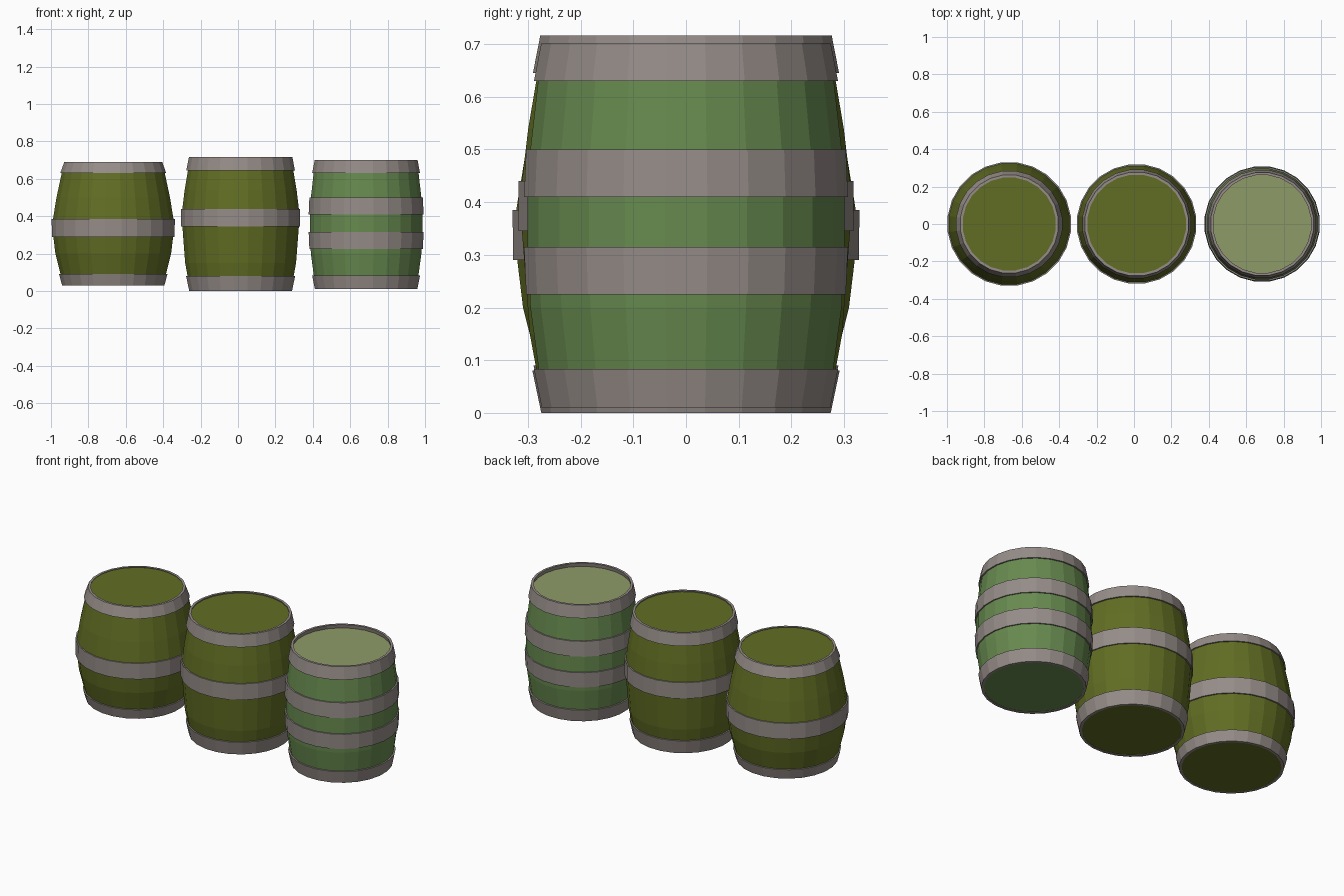
import bpy, bmesh, math

if "Cube" in bpy.data.objects:
    bpy.data.objects.remove(bpy.data.objects["Cube"])

SIDES = 24


def material(name, rgb):
    m = bpy.data.materials.new(name)
    lin = [(c / 255 / 12.92) if c < 10 else ((c / 255 + 0.055) / 1.055) ** 2.4 for c in rgb]
    m.diffuse_color = (*lin, 1)
    m.use_nodes = True
    m.node_tree.nodes["Principled BSDF"].inputs["Base Color"].default_value = m.diffuse_color
    return m


olive = material("olive wood", (97, 109, 35))
green = material("green wood", (103, 138, 79))
pale = material("pale lid", (142, 155, 104))
metal = material("grey metal", (149, 140, 136))


def lathe(name, x, profile, mats, closed=False, lid=None):
    """Spin (radius, z) points round the barrel axis; cap the ends unless closed."""
    bm = bmesh.new()
    rings = []
    for r, z in profile:
        rings.append([bm.verts.new((r * math.cos(2 * math.pi * (i + .5) / SIDES),
                                    r * math.sin(2 * math.pi * (i + .5) / SIDES), z))
                      for i in range(SIDES)])
    pairs = list(zip(rings, rings[1:]))
    if closed:
        pairs.append((rings[-1], rings[0]))
    for a, b in pairs:
        for i in range(SIDES):
            j = (i + 1) % SIDES
            bm.faces.new((a[i], a[j], b[j], b[i]))
    if not closed:
        bm.faces.new(rings[0][::-1])
        top = bm.faces.new(rings[-1])
        top.material_index = len(mats) - 1
    bmesh.ops.recalc_face_normals(bm, faces=bm.faces)
    me = bpy.data.meshes.new(name)
    bm.to_mesh(me)
    bm.free()
    for m in mats:
        me.materials.append(m)
    ob = bpy.data.objects.new(name, me)
    ob.location.x = x
    bpy.context.collection.objects.link(ob)


def barrel(label, x, body, hoops, mats, recess):
    # staves and lid; the lid sits slightly below the top hoop
    pts = body[:-1] + [(body[-1][0], body[-1][1] - recess)]
    lathe(label + "_body", x, pts, mats)
    # metal hoops: (bottom z, bottom radius, top z, top radius)
    for n, (z0, r0, z1, r1) in enumerate(hoops):
        t = 0.014
        lathe(f"{label}_hoop_{n + 1}", x,
              [(r0, z0), (r1, z1), (r1 - t, z1), (r0 - t, z0)], [metal], closed=True)


# left: short wide barrel
barrel("left_barrel", -0.667,
       [(.267, .031), (.284, .09), (.312, .2), (.323, .29), (.325, .385),
        (.306, .50), (.278, .63), (.256, .69)],
       [(.03, .276, .09, .292), (.29, .331, .385, .332), (.63, .286, .69, .264)],
       [olive], .004)

# middle: tall barrel
barrel("middle_barrel", 0.014,
       [(.272, .003), (.286, .08), (.299, .15), (.314, .345), (.314, .44),
        (.302, .54), (.284, .645), (.273, .715)],
       [(.0, .277, .08, .294), (.345, .321, .44, .321), (.645, .293, .716, .279)],
       [olive], .006)

# right: green barrel with four hoops and a recessed pale lid
barrel("right_barrel", 0.685,
       [(.27, .013), (.282, .083), (.298, .2), (.303, .315), (.303, .41),
        (.298, .5), (.283, .63), (.272, .70)],
       [(.01, .276, .083, .291), (.225, .306, .315, .310),
        (.41, .310, .50, .306), (.63, .291, .702, .277)],
       [green, pale], .02)
